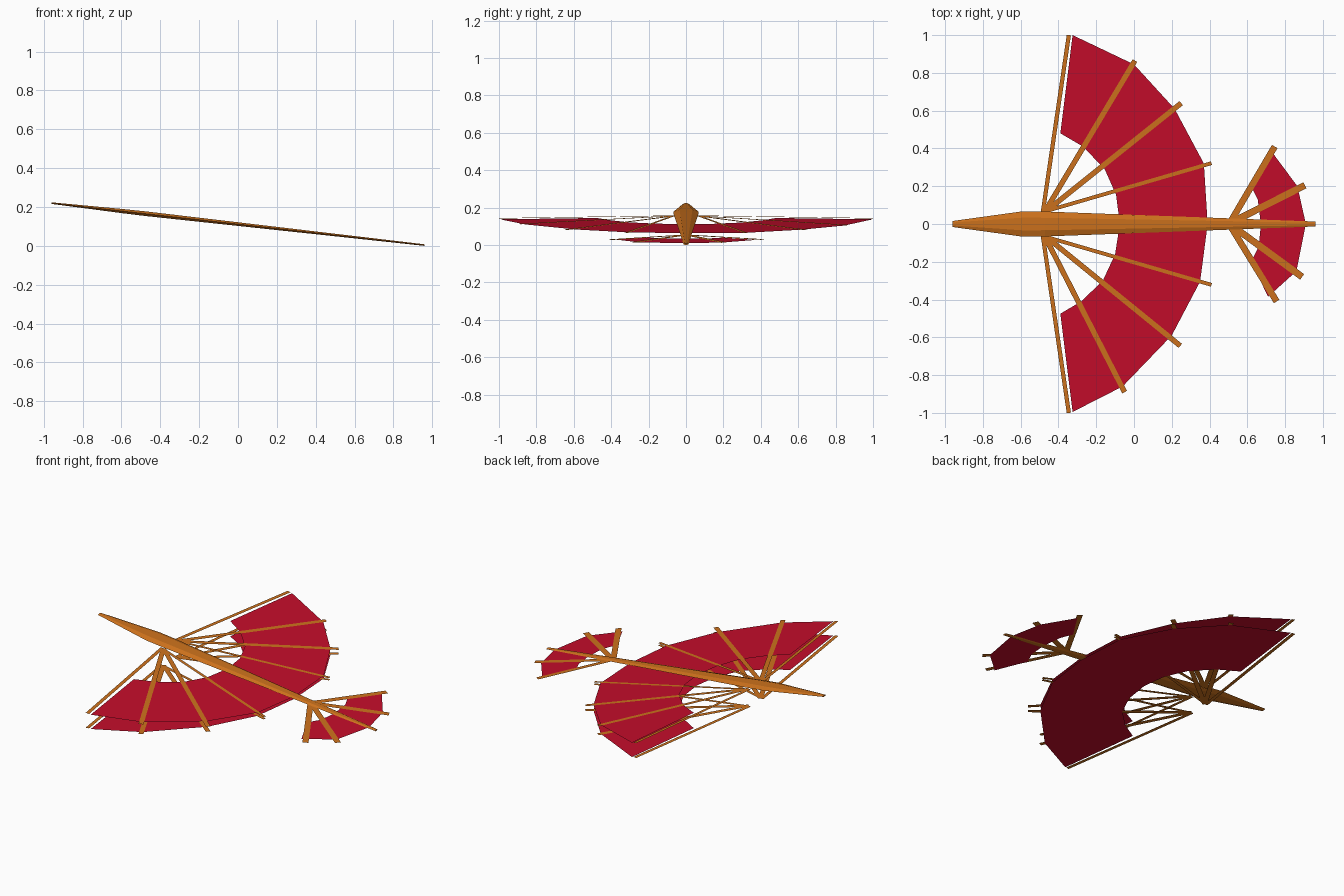
import bpy
from mathutils import Vector

if "Cube" in bpy.data.objects:
    bpy.data.objects.remove(bpy.data.objects["Cube"])


def material(name, rgb):
    m = bpy.data.materials.new(name)
    m.diffuse_color = (*rgb, 1)
    m.use_nodes = True
    m.node_tree.nodes["Principled BSDF"].inputs["Base Color"].default_value = m.diffuse_color
    return m


WOOD = material("wood", (0.62, 0.17, 0.012))
CLOTH = material("red_cloth", (0.56, 0.004, 0.024))


def make(name, verts, faces, mat):
    me = bpy.data.meshes.new(name)
    me.from_pydata(verts, [], faces)
    me.materials.append(mat)
    ob = bpy.data.objects.new(name, me)
    bpy.context.collection.objects.link(ob)
    return ob


def tilted(x):
    return 0.104 - 0.104 * x


def level(x):
    return 0.048


def ribs(name, lines, height, lift=0.003):
    # flat battens: (start, end, width)
    verts, faces = [], []
    for a, b, w in lines:
        a, b = Vector(a), Vector(b)
        d = (b - a).normalized()
        n = Vector((-d.y, d.x)) * w / 2
        k = len(verts)
        for p in (a - n, b - n, b + n, a + n):
            verts.append((p.x, p.y, height(p.x) + lift))
        faces.append((k, k + 1, k + 2, k + 3))
    return make(name, verts, faces, WOOD)


def fan(name, inner, outer, height):
    # cloth strip between two arcs
    n = len(inner)
    verts = [(x, y, height(x)) for x, y in inner + outer]
    faces = [(i, n + i, n + i + 1, i + 1) for i in range(n - 1)]
    return make(name, verts, faces, CLOTH)


# Central spar: six-sided tapering beam, sloping down to the tail
stations = [(-0.96, 0.016, 0.004), (-0.59, 0.067, 0.011),
            (-0.47, 0.066, 0.012), (0.96, 0.013, 0.004)]
ring = [(1, 0), (0.5, 1), (-0.5, 1), (-1, 0), (-0.5, -1), (0.5, -1)]
verts = [(x, w * a, 0.112 - 0.1125 * x + h * b)
         for x, w, h in stations for a, b in ring]
faces = [(s * 6 + i, s * 6 + (i + 1) % 6, s * 6 + 6 + (i + 1) % 6, s * 6 + 6 + i)
         for s in range(3) for i in range(6)]
faces += [tuple(range(5, -1, -1)), tuple(range(18, 24))]
make("central_spar", verts, faces, WOOD)

# Main wing: a tilted upper layer and a level lower layer
inner = [(-0.39, 0.48), (-0.27, 0.41), (-0.155, 0.29), (-0.095, 0.155), (-0.075, 0),
         (-0.1, -0.16), (-0.165, -0.3), (-0.28, -0.41), (-0.39, -0.475)]
outer = [(-0.325, 1), (0, 0.845), (0.215, 0.61), (0.37, 0.32), (0.39, 0),
         (0.35, -0.305), (0.2, -0.59), (-0.06, -0.86), (-0.325, -0.995)]
wing_ribs = [
    ((-0.483, 0.06), (-0.345, 1.0), 0.022), ((-0.475, 0.06), (0.005, 0.865), 0.028),
    ((-0.475, 0.06), (0.25, 0.64), 0.028), ((-0.46, 0.07), (0.41, 0.322), 0.02),
    ((-0.483, -0.06), (-0.345, -1.0), 0.022), ((-0.475, -0.06), (-0.05, -0.89), 0.028),
    ((-0.475, -0.06), (0.245, -0.645), 0.028), ((-0.46, -0.07), (0.41, -0.322), 0.02)]
for label, height in (("upper", tilted), ("lower", level)):
    fan(label + "_wing_cloth", inner, outer, height)
    ribs(label + "_wing_ribs", wing_ribs, height)

# Tail fan
t_in = [(0.62, 0.2), (0.655, 0.13), (0.672, 0), (0.66, -0.12), (0.62, -0.2)]
t_out = [(0.735, 0.375), (0.865, 0.2), (0.91, 0), (0.86, -0.25), (0.71, -0.385)]
fan("tail_cloth", t_in, t_out, tilted)
ribs("tail_ribs", [
    ((0.51, 0.01), (0.745, 0.41), 0.034), ((0.52, 0.01), (0.905, 0.205), 0.036),
    ((0.52, -0.01), (0.89, -0.28), 0.036), ((0.51, -0.01), (0.755, -0.41), 0.034)],
    tilted)
